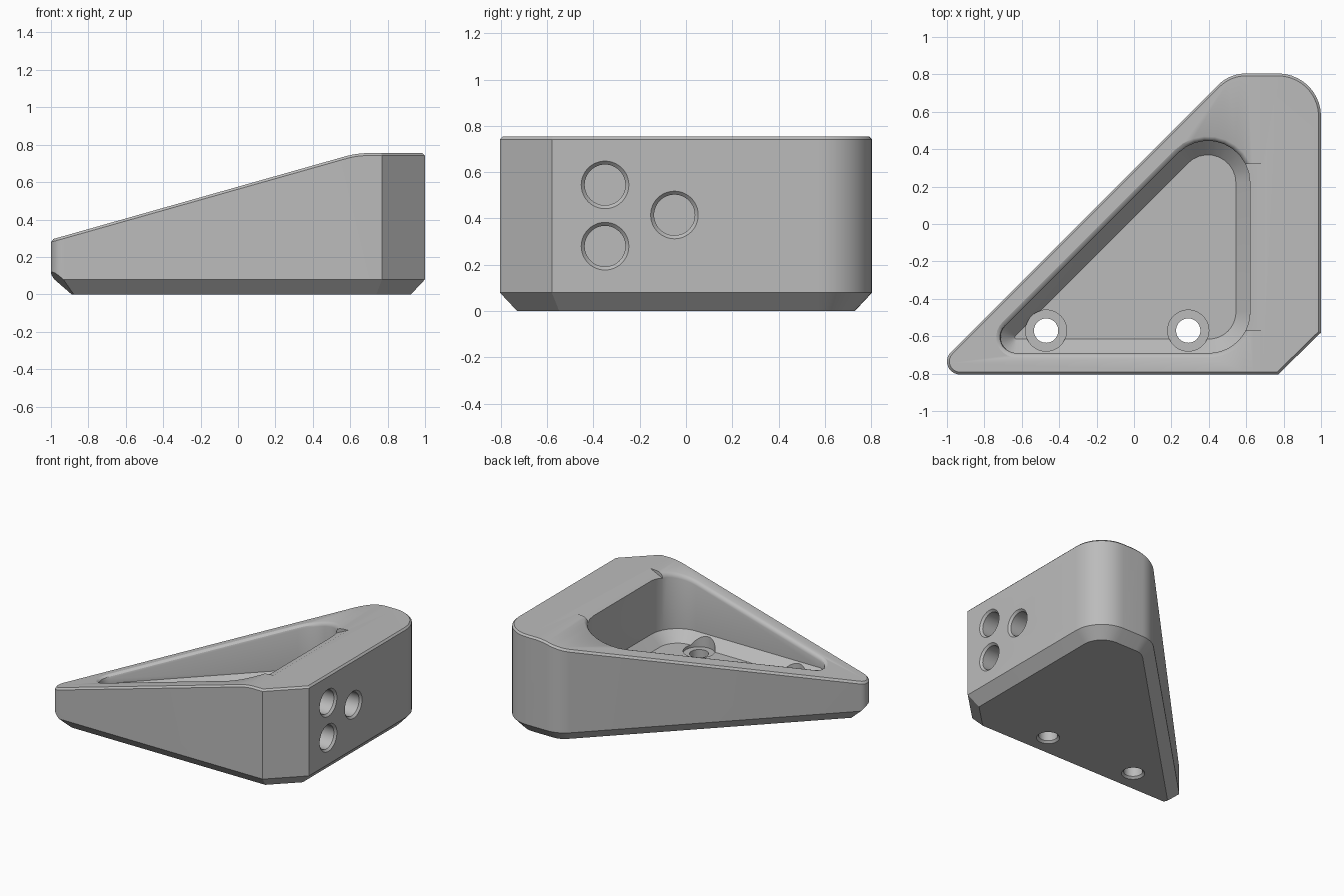
import bpy, bmesh, math
from mathutils import Vector

if "Cube" in bpy.data.objects:
    bpy.data.objects.remove(bpy.data.objects["Cube"])

grey = bpy.data.materials.new("plain grey")
grey.use_nodes = True
grey.diffuse_color = (0.5, 0.5, 0.5, 1)
grey.node_tree.nodes["Principled BSDF"].inputs["Base Color"].default_value = (0.5, 0.5, 0.5, 1)

TOP, SLOPE, BLEND_END, BLEND = 0.755, 0.283, 0.70, 0.13


def top_height(x):
    """Height of the upper surface: ramp, soft blend, then flat."""
    t = max(0.0, BLEND_END - x)
    if t < BLEND:
        return TOP - SLOPE * t * t / (2 * BLEND)
    return TOP - SLOPE * (t - BLEND / 2)


def outline(corners, d, steps=10):
    """Rounded convex outline (x, y, radius), pushed outward by d."""
    pts, n = [], len(corners)
    for i, (x, y, r) in enumerate(corners):
        p = Vector((x, y))
        a = p - Vector(corners[i - 1][:2])
        b = Vector(corners[(i + 1) % n][:2]) - p
        n1, n2 = [Vector((v.y, -v.x)).normalized() for v in (a, b)]
        miter = (n1 + n2) / (1 + n1.dot(n2))
        r = max(0.0, r + d) if r > 0 else 0.0
        centre = p + miter * (d - r)
        a1 = math.atan2(n1.y, n1.x)
        turn = math.acos(max(-1, min(1, n1.dot(n2))))
        for k in range(steps + 1):
            ang = a1 + turn * k / steps
            pts.append(centre + r * Vector((math.cos(ang), math.sin(ang))))
    return pts


def loft(rings):
    """Closed solid through rings of equal length."""
    bm = bmesh.new()
    loops = [[bm.verts.new(p) for p in ring] for ring in rings]
    for lo, hi in zip(loops, loops[1:]):
        for i in range(len(lo)):
            j = (i + 1) % len(lo)
            bm.faces.new((lo[i], lo[j], hi[j], hi[i]))
    bm.faces.new(loops[0][::-1])
    bm.faces.new(loops[-1])
    bmesh.ops.remove_doubles(bm, verts=bm.verts[:], dist=0.0004)
    bmesh.ops.recalc_face_normals(bm, faces=bm.faces[:])
    return bm


def to_object(bm, name):
    mesh = bpy.data.meshes.new(name)
    bm.to_mesh(mesh)
    bm.free()
    mesh.materials.append(grey)
    obj = bpy.data.objects.new(name, mesh)
    bpy.context.collection.objects.link(obj)
    return obj


def slice_off(bm, co, no):
    bmesh.ops.bisect_plane(bm, geom=bm.verts[:] + bm.edges[:] + bm.faces[:], dist=0.00005,
                           plane_co=co, plane_no=no, clear_outer=True)
    rim = [e for e in bm.edges if e.is_boundary]
    if rim:
        bmesh.ops.edgeloop_fill(bm, edges=rim)
    bmesh.ops.recalc_face_normals(bm, faces=bm.faces[:])


def turned(name, centre, axis, profile, sides=48):
    """Round cutter: profile of (radius, distance) along an axis."""
    rot = Vector(axis).to_track_quat('Z', 'Y').to_matrix()
    rings = []
    for r, h in profile:
        rings.append([Vector(centre) + rot @ Vector((r * math.cos(a), r * math.sin(a), h))
                      for a in (2 * math.pi * k / sides for k in range(sides))])
    return to_object(loft(rings), name)


# Wedge body with a chamfered foot
body_plan = [(-1.099, -0.805, 0.07), (0.77, -0.805, 0), (1.0, -0.58, 0),
             (1.0, 0.805, 0.23), (0.511, 0.805, 0.215)]
bm = loft([[(p.x, p.y, z) for p in outline(body_plan, d)]
           for d, z in ((-0.075, 0), (0, 0.08), (0, TOP))])

# Ramp and its soft blend into the flat top
for k in range(1, 6):
    x = BLEND_END - BLEND * k / 5
    slice_off(bm, (x, 0, top_height(x)), Vector((-SLOPE * k / 5, 0, 1)).normalized())

# Sloping cut under the narrow tip
slice_off(bm, (-0.89, -0.702, 0), Vector((-0.924, -0.383, -1)).normalized())

# Fine chamfer around the upper rim
bm.normal_update()
rim = [e for e in bm.edges if len(e.link_faces) == 2
       and max(f.normal.z for f in e.link_faces) > 0.9
       and abs(min(f.normal.z for f in e.link_faces)) < 0.2]
bmesh.ops.bevel(bm, geom=rim, offset=0.013, offset_type='OFFSET', segments=1,
                profile=0.5, affect='EDGES', clamp_overlap=False)
body = to_object(bm, "wedge_body")

# Pocket with chamfered floor edge and rounded lip
pocket_plan = [(-0.652, -0.615, 0.01), (0.545, -0.615, 0.145), (0.545, 0.582, 0.15)]
rings = [[(p.x, p.y, z) for p in outline(pocket_plan, d)]
         for d, z in ((0, 0.24), (0.075, 0.315))]
for d, drop in ((0.075, 0.03), (0.079, 0.016), (0.088, 0.006), (0.103, -0.002)):
    rings.append([(p.x, p.y, top_height(p.x) - drop) for p in outline(pocket_plan, d)])
rings.append([(p.x, p.y, 1) for p in outline(pocket_plan, 0.103)])
cutters = [to_object(loft(rings), "pocket_cutter")]

# Sloping lip along the tall side of the pocket
lip = [(0.70, 0.757), (0.56, 0.80), (0.56, 0.69)]
cutters.append(to_object(loft([[(x, y, z) for x, z in lip] for y in (-0.57, 0.32)]),
                         "lip_cutter"))

# Screw holes with counterbores through the floor
for x in (-0.47, 0.29):
    cutters.append(turned("screw_hole_cutter", (x, -0.57, 0), (0, 0, 1),
                          [(0.09, -0.01), (0.065, 0.015), (0.065, 0.22),
                           (0.11, 0.22), (0.11, 0.9)]))

# Blind round sockets in the tall side
for y, z in ((-0.35, 0.545), (-0.35, 0.28), (-0.05, 0.415)):
    cutters.append(turned("socket_cutter", (1, y, z), (1, 0, 0),
                          [(0.088, -0.25), (0.088, -0.015), (0.115, 0.012)]))

for cutter in cutters:
    mod = body.modifiers.new(cutter.name, 'BOOLEAN')
    mod.operation, mod.solver, mod.object = 'DIFFERENCE', 'EXACT', cutter

# Bake the cuts and discard the cutters
graph = bpy.context.evaluated_depsgraph_get()
graph.update()
baked = bpy.data.meshes.new_from_object(body.evaluated_get(graph))
body.modifiers.clear()
body.data = baked
baked.materials.clear()
baked.materials.append(grey)
for cutter in cutters:
    bpy.data.objects.remove(cutter)

for other in bpy.context.selected_objects:
    other.select_set(False)
body.select_set(True)
bpy.context.view_layer.objects.active = body
bpy.ops.object.shade_smooth_by_angle(angle=math.radians(28))
